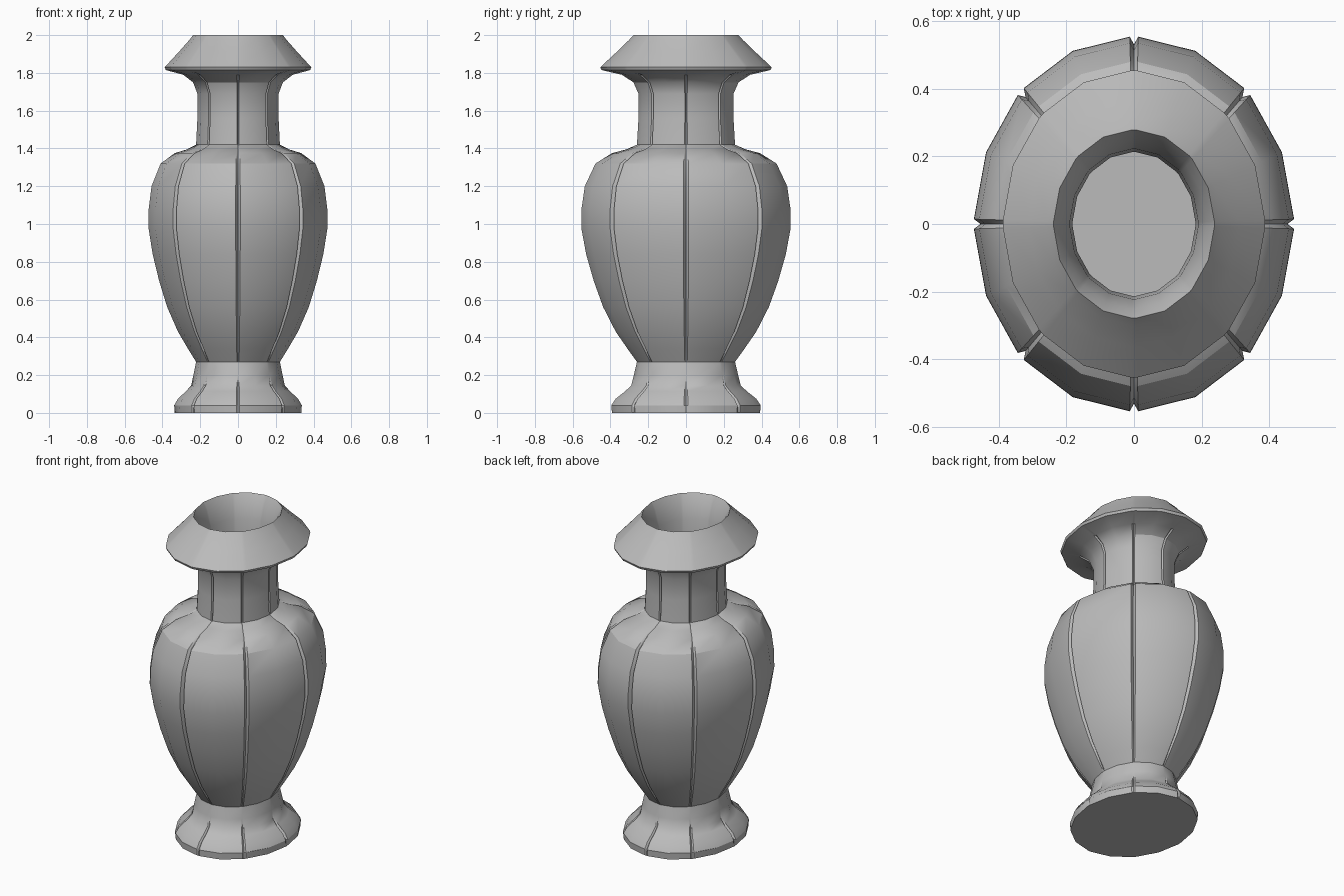
import bpy, bmesh, math

cube = bpy.data.objects.get("Cube")
if cube:
    bpy.data.objects.remove(cube, do_unlink=True)

STRETCH = 1.17      # the vase is oval, deeper than wide
LOBES = 8           # panels separated by vertical grooves
HALF = math.radians(1.5)

stone = bpy.data.materials.new("grey_stone")
stone.use_nodes = True
GREY = (0.5, 0.5, 0.5, 1.0)
stone.diffuse_color = GREY
stone.node_tree.nodes["Principled BSDF"].inputs["Base Color"].default_value = GREY


def ring(bm, radius, z, groove):
    """Oval ring: each lobe has two groove edges, the groove bottom and a middle point."""
    verts = []
    for i in range(LOBES):
        a = i * math.tau / LOBES
        for da, r in ((-HALF, radius), (0, radius - groove), (HALF, radius),
                      (math.pi / LOBES, radius)):
            verts.append(bm.verts.new((r * math.cos(a + da),
                                       r * STRETCH * math.sin(a + da), z)))
    return verts


def lathe(name, profile, cap_start=False, cap_end=False):
    """Skin rings given as (radius, height, groove depth)."""
    bm = bmesh.new()
    rings = [ring(bm, *p) for p in profile]
    n = LOBES * 4
    for low, high in zip(rings, rings[1:]):
        for i in range(n):
            j = (i + 1) % n
            bm.faces.new((low[i], low[j], high[j], high[i]))
    if cap_start:
        bm.faces.new(rings[0][::-1])
    if cap_end:
        bm.faces.new(rings[-1])
    mesh = bpy.data.meshes.new(name)
    bm.to_mesh(mesh)
    bm.free()
    mesh.materials.append(stone)
    obj = bpy.data.objects.new(name, mesh)
    bpy.context.collection.objects.link(obj)
    bpy.ops.object.select_all(action='DESELECT')
    obj.select_set(True)
    bpy.context.view_layer.objects.active = obj
    bpy.ops.object.shade_smooth_by_angle(angle=math.radians(32))
    return obj


# Flared foot with a flat underside
lathe("foot", [(0.335, 0.0, 0), (0.338, 0.04, 0.008), (0.318, 0.075, 0.012),
               (0.275, 0.115, 0.012), (0.248, 0.145, 0.006), (0.236, 0.20, 0),
               (0.222, 0.27, 0)], cap_start=True)

# Grooved belly up to the shoulder
lathe("body", [(0.222, 0.27, 0), (0.265, 0.34, 0.008), (0.318, 0.43, 0.012),
               (0.375, 0.56, 0.015), (0.418, 0.70, 0.018), (0.452, 0.84, 0.02),
               (0.474, 0.98, 0.02), (0.473, 1.08, 0.02), (0.458, 1.20, 0.018),
               (0.410, 1.32, 0.016), (0.335, 1.375, 0.014), (0.27, 1.395, 0.01),
               (0.222, 1.42, 0.006)])

# Neck that flares out under the lip
lathe("neck", [(0.222, 1.42, 0.006), (0.215, 1.56, 0.01), (0.215, 1.69, 0.01),
               (0.238, 1.75, 0.01), (0.29, 1.79, 0.008), (0.382, 1.815, 0)])

# Sloping lip
lathe("lip", [(0.382, 1.815, 0), (0.388, 1.83, 0), (0.31, 1.915, 0),
              (0.257, 1.975, 0), (0.238, 2.0, 0)])

# Hollow inside, from the mouth down to the floor
lathe("inside", [(0.238, 2.0, 0), (0.215, 1.955, 0), (0.19, 1.86, 0),
                 (0.182, 1.70, 0), (0.182, 1.42, 0), (0.38, 1.28, 0),
                 (0.43, 1.05, 0), (0.36, 0.65, 0), (0.20, 0.32, 0)], cap_end=True)
